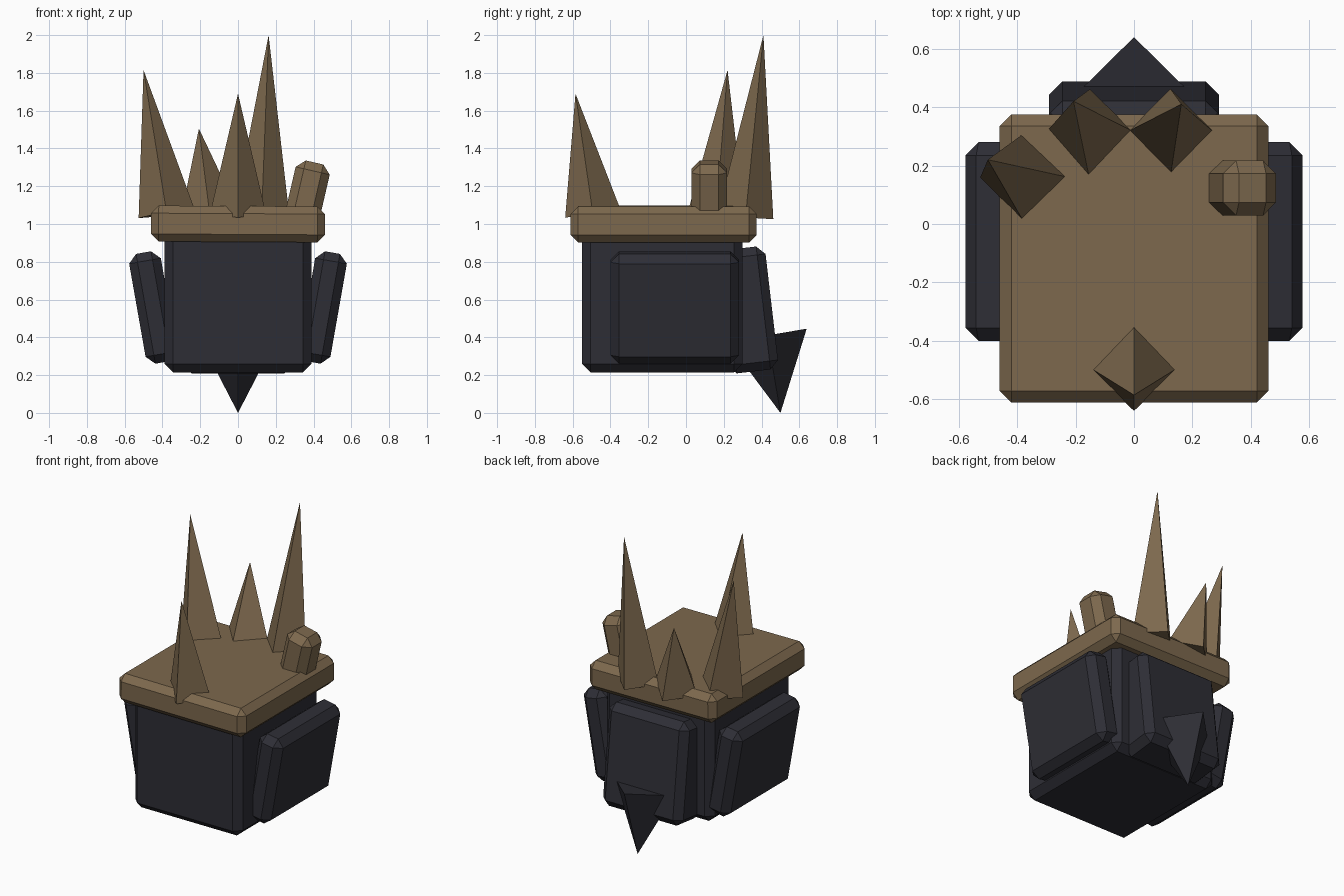
import bpy, bmesh
from math import radians
from mathutils import Vector, Matrix

if "Cube" in bpy.data.objects:
    bpy.data.objects.remove(bpy.data.objects["Cube"])


def material(name, rgb):
    mat = bpy.data.materials.new(name)
    mat.use_nodes = True
    color = (*rgb, 1)
    mat.diffuse_color = color
    mat.node_tree.nodes["Principled BSDF"].inputs["Base Color"].default_value = color
    return mat


CHARCOAL = material("charcoal", (0.027, 0.027, 0.036))
BROWN = material("earthy brown", (0.205, 0.14, 0.075))


def add_object(name, bm, mat):
    mesh = bpy.data.meshes.new(name)
    bmesh.ops.recalc_face_normals(bm, faces=bm.faces)
    bm.to_mesh(mesh)
    bm.free()
    mesh.materials.append(mat)
    obj = bpy.data.objects.new(name, mesh)
    bpy.context.collection.objects.link(obj)
    return obj


def block(name, center, size, mat, tilt=(0, 0, 0), chamfer=0.045):
    """Box with single-segment chamfered edges."""
    bm = bmesh.new()
    bmesh.ops.create_cube(bm, size=1, matrix=Matrix.Diagonal((*size, 1)))
    obj = add_object(name, bm, mat)
    obj.location = center
    obj.rotation_euler = [radians(a) for a in tilt]
    bevel = obj.modifiers.new("chamfer", 'BEVEL')
    bevel.width = chamfer
    bevel.segments = 1
    return obj


def spike(name, base, tip, radius, mat):
    """Four-sided pyramid, its diamond base square to the axis."""
    base, axis = Vector(base), Vector(tip) - Vector(base)
    down = axis.z < 0
    up = -axis if down else axis
    turn = Vector((0, 0, 1)).rotation_difference(up)
    bm = bmesh.new()
    corners = [(radius, 0, 0), (0, radius, 0), (-radius, 0, 0), (0, -radius, 0)]
    ring = [bm.verts.new(base + turn @ Vector(c)) for c in corners]
    apex = bm.verts.new(tip)
    bm.faces.new(ring)
    for i in range(4):
        bm.faces.new((ring[i], ring[(i + 1) % 4], apex))
    return add_object(name, bm, mat)


# Main body and the slab on top
block("body", (0, -0.125, 0.59), (0.78, 0.85, 0.75), CHARCOAL)
block("top_slab", (0, -0.118, 1.0), (0.92, 0.985, 0.19), BROWN, tilt=(0, 0.3, 0), chamfer=0.04)

# Leaning side panels
for side, name in ((1, "left_panel"), (-1, "right_panel")):
    block(name, (side * 0.449, -0.06, 0.558), (0.17, 0.68, 0.59), CHARCOAL, tilt=(0, side * 10, 0))

# Back panel with the tail spike
block("back_panel", (0, 0.32, 0.545), (0.58, 0.27, 0.655), CHARCOAL, tilt=(6.7, 0, 0))
spike("tail_spike", (0, 0.43, 0.41), (0, 0.5, 0), 0.212, CHARCOAL)

# Spikes and stub on the slab
spike("front_spike", (0, -0.493, 1.055), (0, -0.585, 1.69), 0.148, BROWN)
spike("right_spike", (-0.378, 0.16, 1.055), (-0.5, 0.22, 1.815), 0.15, BROWN)
spike("tall_back_spike", (0.125, 0.315, 1.04), (0.162, 0.41, 2.0), 0.148, BROWN)
spike("small_back_spike", (-0.153, 0.315, 1.06), (-0.207, 0.42, 1.505), 0.15, BROWN)
block("stub", (0.366, 0.123, 1.155), (0.185, 0.188, 0.35), BROWN, tilt=(0, 13, 0))
